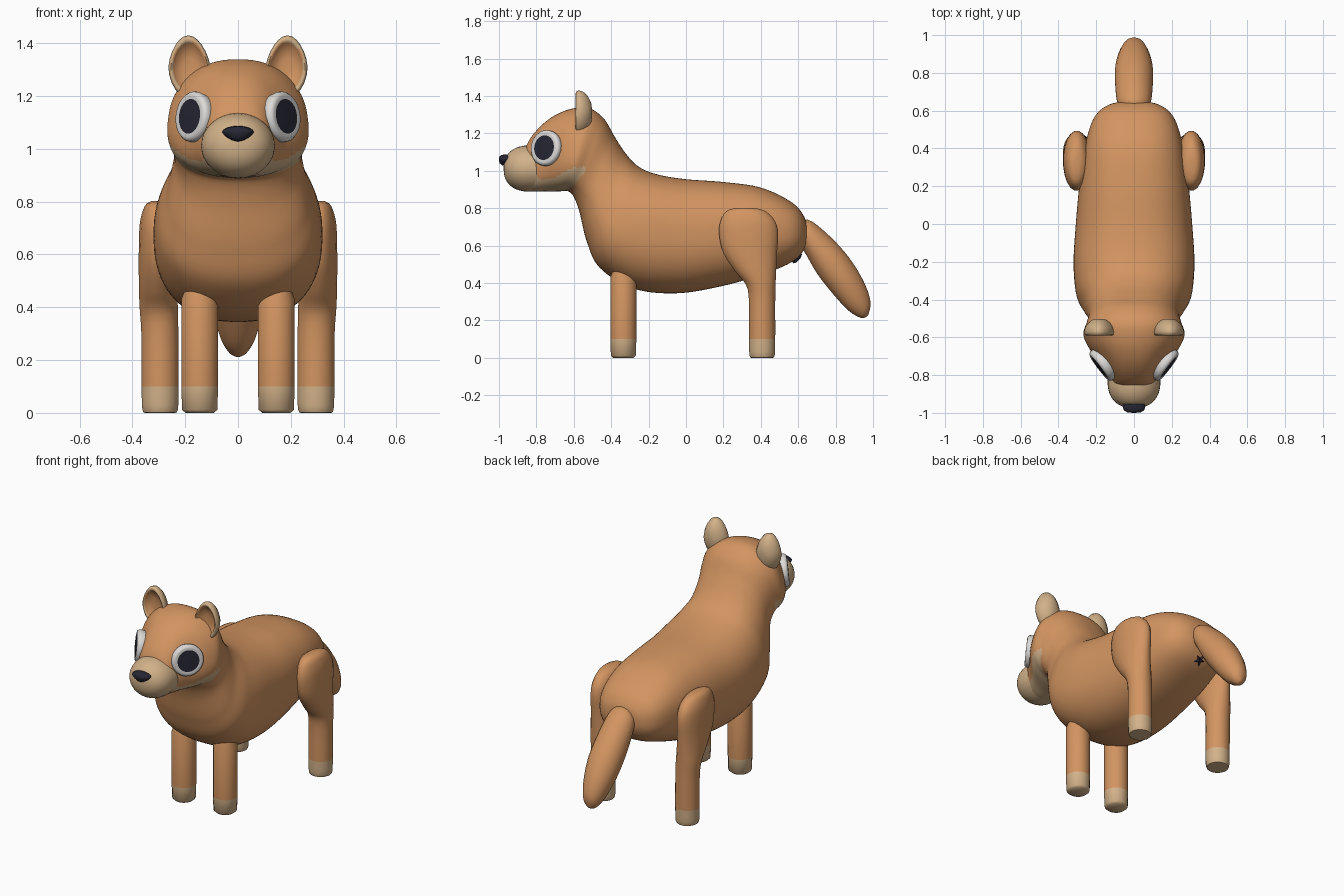
import bpy, bmesh, math
from mathutils import Vector

if "Cube" in bpy.data.objects:
    bpy.data.objects.remove(bpy.data.objects["Cube"])


def material(name, color):
    m = bpy.data.materials.new(name)
    m.diffuse_color = (*color, 1)
    m.use_nodes = True
    m.node_tree.nodes["Principled BSDF"].inputs["Base Color"].default_value = m.diffuse_color
    return m


FUR = material("orange_fur", (0.65, 0.30, 0.12))
TAN = material("tan_fur", (0.64, 0.44, 0.25))
WHITE = material("eye_white", (0.72, 0.70, 0.68))
DARK = material("dark_navy", (0.02, 0.02, 0.035))


def skin(name, rings, mats, rule=None, angle=50):
    """Skin a stack of closed rings, cap both ends, colour faces by rule(centre)."""
    bm = bmesh.new()
    loops = [[bm.verts.new(p) for p in ring] for ring in rings]
    n = len(rings[0])
    for a, b in zip(loops, loops[1:]):
        for i in range(n):
            j = (i + 1) % n
            bm.faces.new((a[i], a[j], b[j], b[i]))
    bm.faces.new(loops[0])
    bm.faces.new(loops[-1])
    bmesh.ops.recalc_face_normals(bm, faces=bm.faces)
    if rule:
        for f in bm.faces:
            f.material_index = rule(f.calc_center_median())
    me = bpy.data.meshes.new(name)
    bm.to_mesh(me)
    bm.free()
    ob = bpy.data.objects.new(name, me)
    bpy.context.collection.objects.link(ob)
    for m in mats:
        me.materials.append(m)
    bpy.ops.object.select_all(action='DESELECT')
    ob.select_set(True)
    bpy.context.view_layer.objects.active = ob
    bpy.ops.object.shade_smooth_by_angle(angle=math.radians(angle))
    return ob


def power(v, e):
    return math.copysign(abs(v) ** e, v)


def smooth_rows(rows, steps):
    """Catmull-Rom interpolation through the control rows."""
    out = []
    for i in range(len(rows) - 1):
        p = [rows[max(i - 1, 0)], rows[i], rows[i + 1], rows[min(i + 2, len(rows) - 1)]]
        for s in range(steps):
            t = s / steps
            out.append([0.5 * (2 * b + (c - a) * t + (2 * a - 5 * b + 4 * c - d) * t * t
                               + (3 * b - a - 3 * c + d) * t ** 3)
                        for a, b, c, d in zip(*p)])
    return out + [list(rows[-1])]


def loft(rows, segs, e=1.0):
    """Rows: top y, top z, bottom y, bottom z, half width, pear factor, centre x."""
    rings = []
    for ty, tz, by, bz, w, k, cx in rows:
        ring = []
        for i in range(segs):
            a = 2 * math.pi * (i + 0.5) / segs
            v, u = power(math.sin(a), e), power(math.cos(a), e)
            ring.append(Vector((cx + w * u * (1 - k * v),
                                (ty + by) / 2 + v * (ty - by) / 2,
                                (tz + bz) / 2 + v * (tz - bz) / 2)))
        rings.append(ring)
    return rings


# Body, neck and head in one smooth loft from rump to face
body = [
    (0.65, 0.675, 0.65, 0.665, 0.005, 0), (0.632, 0.755, 0.637, 0.59, 0.125, 0),
    (0.56, 0.835, 0.57, 0.515, 0.21, 0), (0.40, 0.91, 0.42, 0.45, 0.26, 0),
    (0.20, 0.94, 0.20, 0.385, 0.29, 0), (0.00, 0.955, -0.05, 0.345, 0.31, 0),
    (-0.15, 0.98, -0.28, 0.37, 0.32, 0), (-0.25, 1.02, -0.46, 0.48, 0.305, 0.05),
    (-0.32, 1.09, -0.53, 0.62, 0.265, 0.1), (-0.38, 1.18, -0.57, 0.78, 0.24, 0.06),
    (-0.44, 1.28, -0.60, 0.86, 0.25, 0.08), (-0.52, 1.335, -0.63, 0.89, 0.265, 0.1),
    (-0.62, 1.33, -0.68, 0.89, 0.235, 0.12), (-0.72, 1.285, -0.75, 0.89, 0.175, 0.1),
    (-0.80, 1.215, -0.82, 0.89, 0.13, 0.05), (-0.855, 1.13, -0.87, 0.91, 0.09, 0),
    (-0.88, 1.01, -0.88, 1.0, 0.005, 0)]

EDGE = [(-0.95, 1.15), (-0.85, 0.99), (-0.78, 0.955), (-0.72, 0.955), (-0.6, 1.02), (-0.54, 1.02)]


def cheek_rule(c):
    """Tan jaw between the cheek line and the throat line."""
    if c.y > -0.54 or c.z < 0.93 + (c.y + 0.6):
        return 0
    for (y0, z0), (y1, z1) in zip(EDGE, EDGE[1:]):
        if y0 <= c.y <= y1:
            return int(c.z < z0 + (z1 - z0) * (c.y - y0) / (y1 - y0))
    return 0


skin("body_and_head", loft(smooth_rows([r + (0,) for r in body], 9), 80, 0.85),
     [FUR, TAN], cheek_rule, 70)

# Tail
tail = [(0.58, 0.70, 0.57, 0.64, 0.05), (0.65, 0.74, 0.63, 0.57, 0.088),
        (0.76, 0.66, 0.70, 0.45, 0.10), (0.87, 0.54, 0.79, 0.335, 0.10),
        (0.95, 0.41, 0.87, 0.25, 0.078), (0.987, 0.30, 0.935, 0.213, 0.045),
        (0.975, 0.23, 0.965, 0.22, 0.008)]
skin("tail", loft(smooth_rows([r + (0, 0) for r in tail], 4), 20), [FUR], None, 70)

# Muzzle: slightly boxy ball
rings = []
for i in range(25):
    a = math.pi * (0.01 + 0.98 * i / 24)
    c, s = power(math.cos(a), 0.85), power(math.sin(a), 0.85)
    rings.append([Vector((0.14 * s * math.cos(b), -0.83 - 0.145 * c, 1.012 + 0.124 * s * math.sin(b)))
                  for b in [2 * math.pi * j / 32 for j in range(32)]])
skin("muzzle", rings, [TAN], None, 80)

# Nose: rounded triangle, wide at the top
rings = []
for y, s in ((-0.93, 0.9), (-0.965, 1.0), (-0.985, 0.92), (-0.997, 0.6), (-1.0, 0.1)):
    ring = []
    for j in range(20):
        a = 2 * math.pi * j / 20
        v = math.sin(a)
        ring.append(Vector((0.06 * s * math.cos(a) * (1 + 0.3 * v if v < 0 else 1), y,
                            1.063 + s * (0.024 if v > 0 else 0.036) * v)))
    rings.append(ring)
skin("nose", rings, [DARK], None, 80)


def leg_row(z, y, ry, x, rx):
    return (y + ry, z, y - ry, z, rx, 0, x)


def paw_rule(c):
    return int(c.z < 0.1)


for side, s in (("left", 1), ("right", -1)):
    # Straight front leg
    x = 0.145 * s
    rows = [leg_row(z, -0.335, r, x, r) for z, r in
            ((0, 0.055), (0.012, 0.068), (0.1, 0.071), (0.43, 0.071), (0.46, 0.06), (0.55, 0.05))]
    skin(side + "_front_leg", loft(rows, 16), [FUR, TAN], paw_rule)

    # Hind leg widening into the thigh
    rows = [leg_row(z, y, ry, cx * s, rx) for z, y, ry, cx, rx in (
        (0, 0.407, 0.055, 0.295, 0.055), (0.012, 0.407, 0.068, 0.295, 0.068),
        (0.1, 0.407, 0.071, 0.295, 0.071), (0.3, 0.407, 0.071, 0.296, 0.071),
        (0.39, 0.40, 0.08, 0.30, 0.073), (0.46, 0.373, 0.11, 0.302, 0.074),
        (0.56, 0.343, 0.145, 0.303, 0.074), (0.66, 0.335, 0.16, 0.303, 0.073),
        (0.73, 0.33, 0.148, 0.303, 0.068), (0.785, 0.32, 0.105, 0.305, 0.048),
        (0.802, 0.315, 0.04, 0.31, 0.02))]
    skin(side + "_hind_leg", loft(smooth_rows(rows, 3), 20), [FUR, TAN], paw_rule)

    # Ear: rounded tan shell with a sunken front
    rings = []
    for y, k in ((-0.502, 0.15), (-0.507, 0.45), (-0.525, 0.75), (-0.55, 0.94), (-0.572, 1.0),
                 (-0.587, 0.95), (-0.59, 0.88), (-0.585, 0.78), (-0.572, 0.72), (-0.562, 0.3)):
        ring = []
        for j in range(24):
            a = 2 * math.pi * j / 24
            u, v = math.cos(a), math.sin(a)
            u *= 1 - 0.18 * abs(v) * (v > 0)
            ring.append(Vector((s * (0.184 + k * (0.08 * u + 0.004 * v)), y, 1.31 + k * 0.12 * v)))
        rings.append(ring)

    def ear_rule(c, s=s):
        r = math.hypot((c.x * s - 0.184) / 0.08, (c.z - 1.31) / 0.12)
        return int(c.y < -0.555 and r < 0.8)
    skin(side + "_ear", rings, [TAN, FUR], ear_rule, 60)

    # Eye: round white rim with a dark disc
    normal = Vector((0.79 * s, -0.60, 0.10)).normalized()
    across = normal.cross(Vector((0, 0, 1))).normalized()
    up = across.cross(normal)
    centre = Vector((0.172 * s, -0.75, 1.122))
    rings = []
    for r, h in ((0.085, -0.05), (0.096, -0.01), (0.095, 0.005), (0.088, 0.014), (0.078, 0.017),
                 (0.066, 0.015), (0.045, 0.017), (0.01, 0.018)):
        rings.append([centre + normal * h + r * (across * math.cos(a) + up * math.sin(a))
                      for a in [2 * math.pi * j / 32 for j in range(32)]])

    def eye_rule(c, o=centre, n=normal):
        d = c - o
        return int(d.dot(n) > 0 and (d - n * d.dot(n)).length < 0.066)
    skin(side + "_eye", rings, [WHITE, DARK], eye_rule, 60)

# Small dark star under the tail
normal = Vector((0, 0.75, -0.66)).normalized()
across, up = Vector((1, 0, 0)), Vector((0, 0.66, 0.75)).normalized()
centre = Vector((0, 0.592, 0.535))
rings = []
for h, k in ((-0.02, 0.9), (0.008, 1.0), (0.016, 0.5)):
    rings.append([centre + normal * h + k * (0.035 if j % 2 else 0.014)
                  * (across * math.cos(a) + up * math.sin(a))
                  for j, a in enumerate(2 * math.pi * i / 10 for i in range(10))])
skin("under_tail_star", rings, [DARK])
